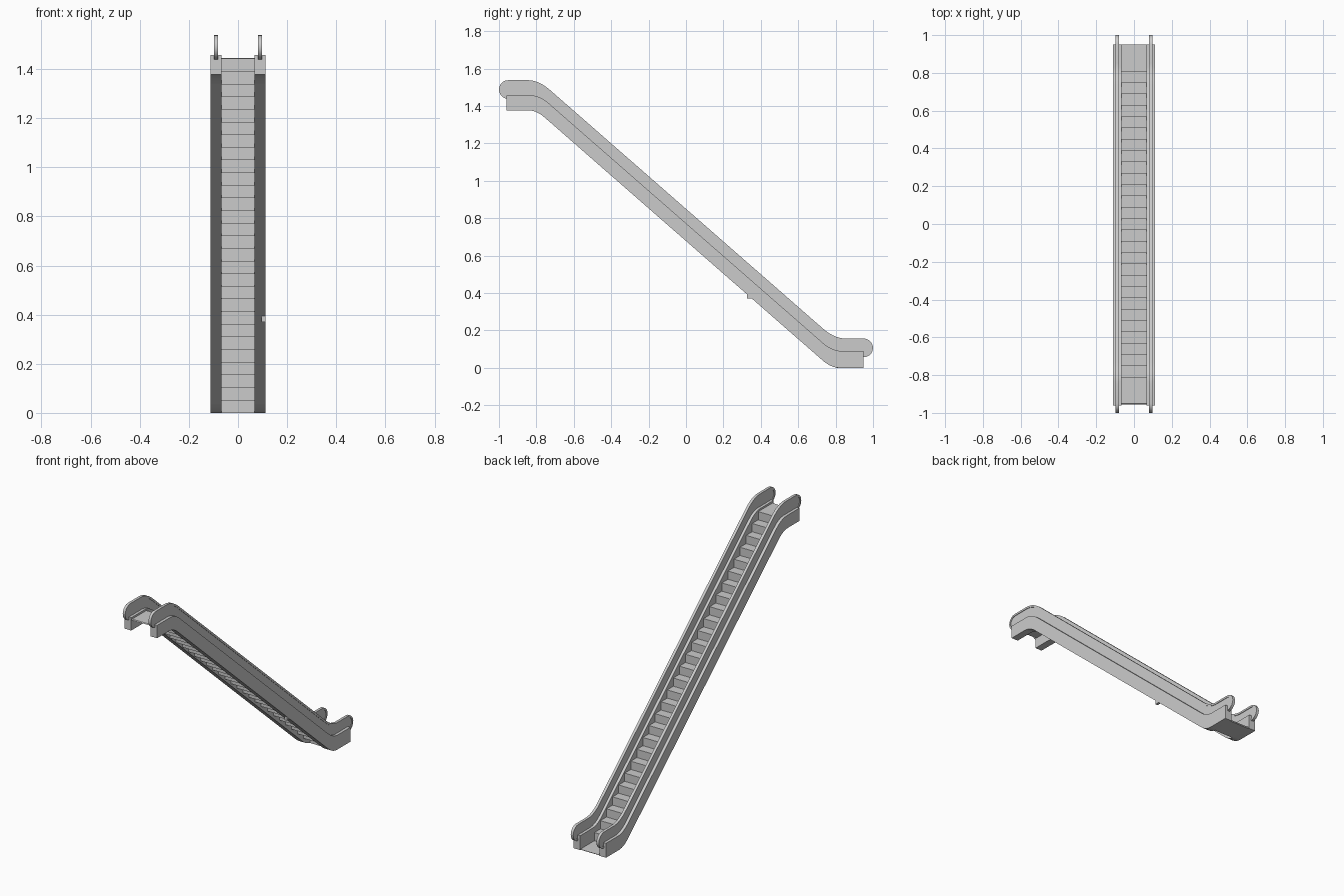
import bpy, bmesh, math
from mathutils import Vector

if "Cube" in bpy.data.objects:
    bpy.data.objects.remove(bpy.data.objects["Cube"])


def extrude_profile(name, pts, x0, x1):
    """Solid from a closed (y, z) outline, extruded along x."""
    bm = bmesh.new()
    face = bm.faces.new([bm.verts.new((x0, y, z)) for y, z in pts])
    out = bmesh.ops.extrude_face_region(bm, geom=[face])
    moved = [v for v in out["geom"] if isinstance(v, bmesh.types.BMVert)]
    bmesh.ops.translate(bm, verts=moved, vec=(x1 - x0, 0, 0))
    bmesh.ops.recalc_face_normals(bm, faces=bm.faces)
    me = bpy.data.meshes.new(name)
    bm.to_mesh(me)
    bm.free()
    ob = bpy.data.objects.new(name, me)
    bpy.context.collection.objects.link(ob)
    return ob


def smooth(ob):
    bpy.ops.object.select_all(action='DESELECT')
    ob.select_set(True)
    bpy.context.view_layer.objects.active = ob
    bpy.ops.object.shade_smooth_by_angle(angle=math.radians(30))


def bend(corner, before, after, n=7):
    """Rounded corner from before to after."""
    a, c, b = Vector(before), Vector(corner), Vector(after)
    return [tuple((1 - t) ** 2 * a + 2 * t * (1 - t) * c + t * t * b)
            for t in (i / n for i in range(n + 1))]


def run(z_top, z_low, z_mid, r, slope=0.874):
    """Flat landing, rounded bend, incline, rounded bend, flat landing."""
    y0, y1 = (z_mid - z_top) / slope, (z_mid - z_low) / slope
    return (bend((y0, z_top), (y0 - r, z_top), (y0 + r, z_top - r * slope)) +
            bend((y1, z_low), (y1 - r, z_low + r * slope), (y1 + r, z_low)))


def arc(y, z, r, a0, a1, n=10):
    return [(y + r * math.cos(math.radians(a0 + (a1 - a0) * i / n)),
             z + r * math.sin(math.radians(a0 + (a1 - a0) * i / n)))
            for i in range(n + 1)]


def inset(path, d):
    """Offset an open path to its right-hand side."""
    res = []
    for i, p in enumerate(path):
        a, b = path[max(i - 1, 0)], path[min(i + 1, len(path) - 1)]
        t = (Vector(b) - Vector(a)).normalized()
        res.append((p[0] + t.y * d, p[1] - t.x * d))
    return res


# Side profiles
deck = run(1.457, 0.09, 0.773, 0.05)
soffit = run(1.377, 0.0, 0.678, 0.045)
base = ([(-0.96, 1.457)] + deck + [(0.95, 0.09), (0.95, 0.0)] +
        soffit[::-1] + [(-0.96, 1.377)])
R = 0.05
rail_path = (arc(-0.95, 1.488, R, 270, 90) + run(1.538, 0.157, 0.85, 0.06) +
             arc(0.95, 0.107, R, 90, -90))
inner = inset(rail_path, 0.012)
sunk = [(y, z - 0.02) for y, z in deck]

for side, s in (("left", -1), ("right", 1)):
    # Side casing
    smooth(extrude_profile(side + "_casing", base, s * 0.067, s * 0.112))
    # Balustrade panel
    smooth(extrude_profile(side + "_balustrade",
                           inset(rail_path, 0.006) + sunk[::-1],
                           s * 0.084, s * 0.094))
    # Handrail around the panel edge
    smooth(extrude_profile(side + "_handrail", rail_path + inner[::-1],
                           s * 0.0805, s * 0.0975))

# Folded sheet of steps with both landing plates
N, T = 28, 0.005
rise, tread = 1.44 / N, 1.62 / (N - 1)
steps = [(-0.95, 1.445)]
for i in range(N):
    y = -0.81 + tread * i
    steps += [(y, 1.445 - rise * i), (y, 1.445 - rise * (i + 1))]
steps.append((0.95, 0.005))
under = [(y - T, z - T) for y, z in steps]
extrude_profile("steps", steps + under[::-1], -0.068, 0.068)

# Small bracket under the right casing
extrude_profile("bracket", [(0.325, 0.42), (0.355, 0.42), (0.355, 0.37), (0.325, 0.37)],
                0.095, 0.111)
